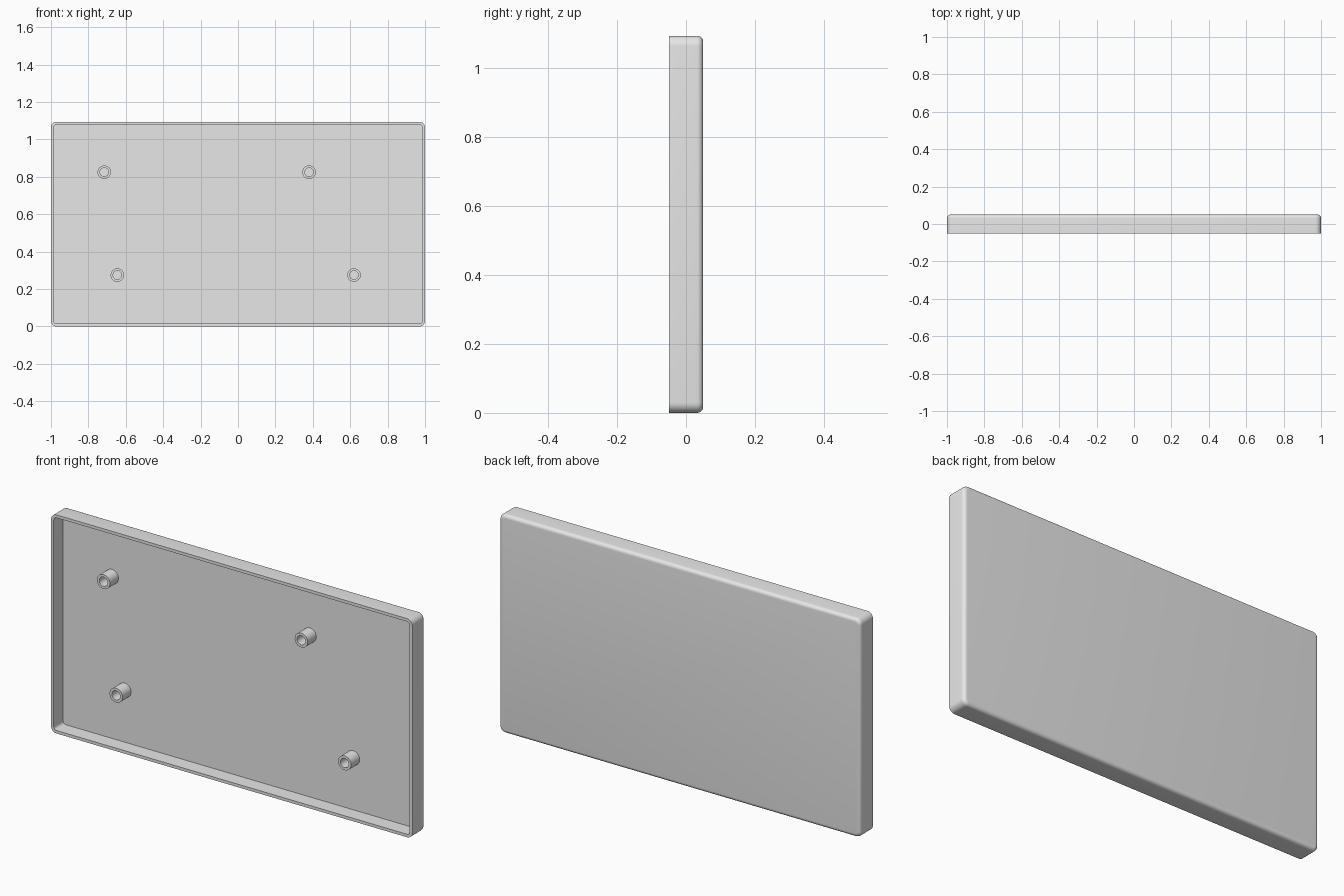
import bpy, bmesh
from math import sin, cos, pi, radians

if "Cube" in bpy.data.objects:
    bpy.data.objects.remove(bpy.data.objects["Cube"], do_unlink=True)

WIDTH, HEIGHT, DEPTH = 2.0, 1.094, 0.1
CORNER, FILLET, WALL = 0.03, 0.018, 0.015
FRONT, BACK = -DEPTH / 2, DEPTH / 2
FLOOR = 0.025          # inner face of the back panel
POST_FRONT = -0.043

grey = bpy.data.materials.new("light grey plastic")
grey.use_nodes = True
grey.diffuse_color = (0.8, 0.8, 0.8, 1)
grey.node_tree.nodes["Principled BSDF"].inputs["Base Color"].default_value = (0.8, 0.8, 0.8, 1)


def panel_ring(inset, y, steps=8):
    """Rounded rectangle of the panel outline, moved inwards by inset."""
    r = CORNER - inset
    cx, cz = WIDTH / 2 - CORNER, HEIGHT / 2 - CORNER
    ring = []
    for quarter, (sx, sz) in enumerate([(1, 1), (-1, 1), (-1, -1), (1, -1)]):
        for i in range(steps + 1):
            a = (quarter + i / steps) * pi / 2
            ring.append((sx * cx + r * cos(a), y, HEIGHT / 2 + sz * cz + r * sin(a)))
    return ring


def circle_ring(x, z, r, y, steps=32):
    return [(x + r * cos(2 * pi * i / steps), y, z + r * sin(2 * pi * i / steps))
            for i in range(steps)]


def loft(name, rings, caps):
    """Join successive rings with quads, optionally closing both ends."""
    bm = bmesh.new()
    loops = [[bm.verts.new(p) for p in ring] for ring in rings]
    for a, b in zip(loops, loops[1:]):
        for i in range(len(a)):
            j = (i + 1) % len(a)
            bm.faces.new((a[i], a[j], b[j], b[i]))
    if caps:
        bm.faces.new(loops[0])
        bm.faces.new(loops[-1])
    bmesh.ops.recalc_face_normals(bm, faces=bm.faces)
    mesh = bpy.data.meshes.new(name)
    bm.to_mesh(mesh)
    bm.free()
    mesh.materials.append(grey)
    obj = bpy.data.objects.new(name, mesh)
    bpy.context.collection.objects.link(obj)
    bpy.ops.object.select_all(action="DESELECT")
    obj.select_set(True)
    bpy.context.view_layer.objects.active = obj
    bpy.ops.object.shade_smooth_by_angle(angle=radians(30))
    return obj


# Tray: inner floor, inner wall, front rim, outer wall, rounded back edge, back panel
rings = [panel_ring(WALL, FLOOR), panel_ring(WALL, FRONT), panel_ring(0, FRONT)]
for i in range(7):
    a = i / 6 * pi / 2
    rings.append(panel_ring(FILLET * (1 - cos(a)), BACK - FILLET * (1 - sin(a))))
loft("tray_shell", rings, caps=True)

# Hollow mounting posts standing on the inner floor
posts = {
    "upper_right_post": (-0.715, 0.825),
    "upper_left_post": (0.38, 0.825),
    "lower_right_post": (-0.645, 0.275),
    "lower_left_post": (0.62, 0.275),
}
for name, (x, z) in posts.items():
    profile = [(0.036, FLOOR), (0.036, POST_FRONT), (0.023, POST_FRONT), (0.023, FLOOR)]
    loft(name, [circle_ring(x, z, r, y) for r, y in profile], caps=False)
